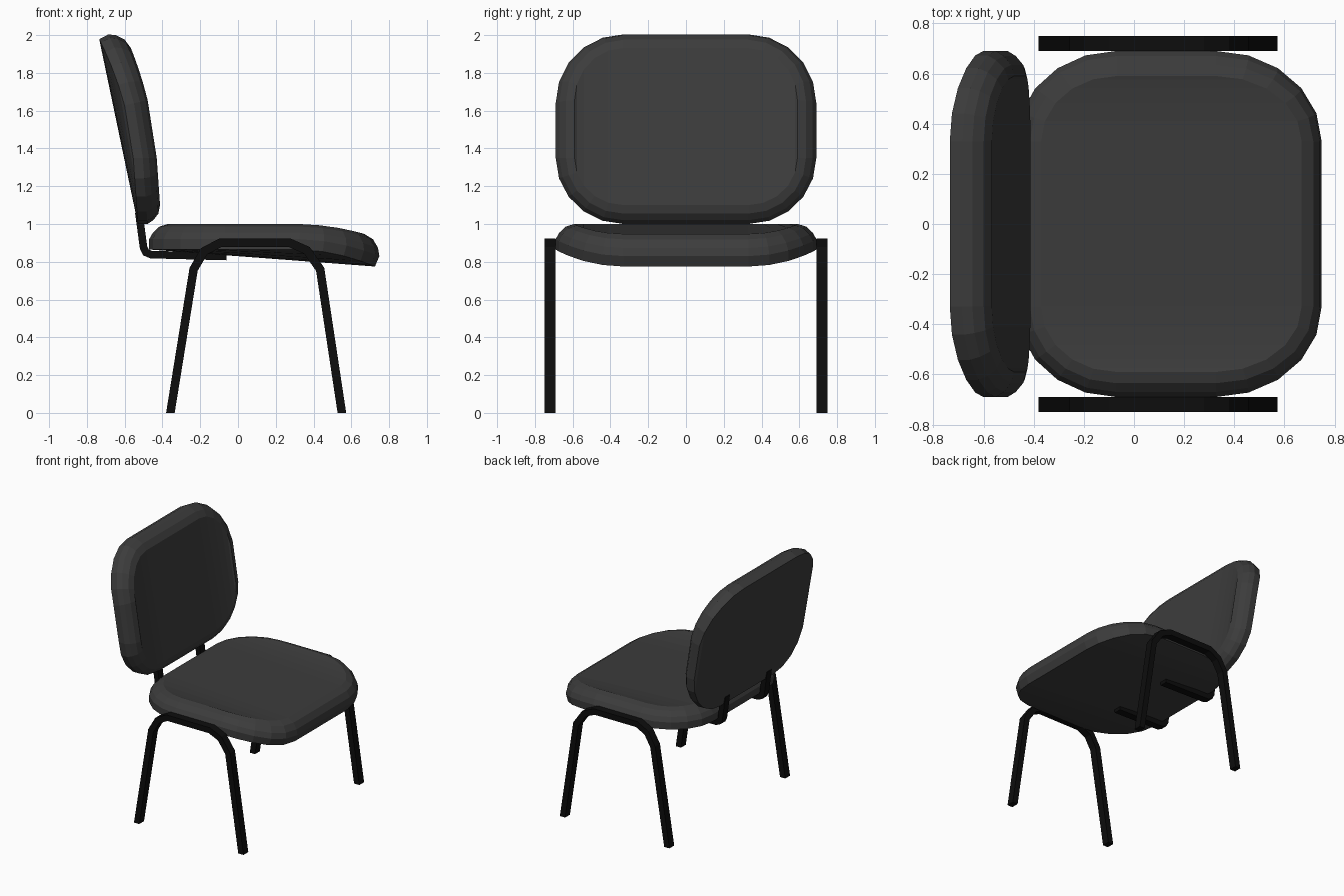
import bpy, bmesh, math
from mathutils import Vector

if "Cube" in bpy.data.objects:
    bpy.data.objects.remove(bpy.data.objects["Cube"])


def material(name, v):
    m = bpy.data.materials.new(name)
    m.diffuse_color = (v, v, v, 1)
    m.use_nodes = True
    m.node_tree.nodes["Principled BSDF"].inputs["Base Color"].default_value = m.diffuse_color
    return m


FABRIC = material("dark_fabric", 0.045)
METAL = material("black_metal", 0.004)


def finish(name, bm, mat):
    bmesh.ops.recalc_face_normals(bm, faces=bm.faces[:])
    me = bpy.data.meshes.new(name)
    bm.to_mesh(me)
    bm.free()
    me.materials.append(mat)
    ob = bpy.data.objects.new(name, me)
    bpy.context.collection.objects.link(ob)
    return ob


def outline(u0, u1, half_w, ru, rv, inset, n):
    """Rounded rectangle in (u, v), shrunk by inset."""
    pts = []
    cu, hu = (u0 + u1) / 2, (u1 - u0) / 2
    for k, (su, sv) in enumerate([(1, 1), (-1, 1), (-1, -1), (1, -1)]):
        for j in range(n + 1):
            a = math.pi / 2 * (k + j / n)
            pts.append((cu + su * (hu - ru) + (ru - inset) * math.cos(a),
                        sv * (half_w - rv) + (rv - inset) * math.sin(a)))
    return pts


def cushion(name, u0, u1, ru, bend_start, bend, place, n=5):
    """Rounded pad whose far end curls over; place maps (u, v, h) to space."""
    bm = bmesh.new()
    rings = []
    span = u1 - bend_start
    for inset, h in [(0, 0), (0, 0.055), (0.02, 0.09), (0.055, 0.122), (0.1, 0.135)]:
        ring = []
        for u, v in outline(u0, u1, 0.69, ru, 0.36, inset, n):
            t = max(0, u - bend_start) / span
            slope = 2 * bend * t / span
            ring.append(bm.verts.new(place(u + h * slope, v, h - bend * t * t)))
        rings.append(ring)
    N = len(rings[0])
    for a, b in zip(rings, rings[1:]):
        for i in range(N):
            j = (i + 1) % N
            bm.faces.new((a[i], a[j], b[j], b[i]))
    # close both sides with strips running from end to end
    for r in (rings[0], rings[-1]):
        for s in range(2 * n + 1):
            bm.faces.new((r[(n - s) % N], r[(n + 1 + s) % N],
                          r[(n + 2 + s) % N], r[(n - s - 1) % N]))
    return finish(name, bm, FABRIC)


def bent_bar(name, path, thick, y, width):
    """Square bar swept along an x-z path with mitred bends."""
    bm = bmesh.new()
    p = [Vector(q) for q in path]
    sections = []
    for i, c in enumerate(p):
        d0 = (p[i] - p[i - 1]).normalized() if i else None
        d1 = (p[i + 1] - p[i]).normalized() if i < len(p) - 1 else None
        d0, d1 = d0 or d1, d1 or d0
        t = (d0 + d1).normalized()
        o = Vector((-t.y, t.x)) * (thick / 2 / t.dot(d0))
        if abs(c.y) < 1e-6:            # feet are cut level with the floor
            o = Vector((math.copysign(thick / 2 * 1.01, o.x), 0))
        sections.append([bm.verts.new((c.x + s * o.x, y + w * width / 2, c.y + s * o.y))
                         for s, w in ((1, 1), (1, -1), (-1, -1), (-1, 1))])
    for a, b in zip(sections, sections[1:]):
        for i in range(4):
            j = (i + 1) % 4
            bm.faces.new((a[i], a[j], b[j], b[i]))
    bm.faces.new(sections[0])
    bm.faces.new(sections[-1])
    return finish(name, bm, METAL)


# cushions
cushion("seat", -0.47, 0.725, 0.4, 0.3, 0.09,
        lambda u, v, h: (u, v, 0.865 + h))
cushion("backrest", 1.0, 1.978, 0.35, 1.35, 0.148,
        lambda u, v, h: (-0.53 - 0.07 * (u - 1) + h * 0.92, v, u))

# leg frames and backrest brackets on both sides
LEG = [(-0.358, 0), (-0.235, 0.76), (-0.18, 0.855), (-0.095, 0.9),
       (0.275, 0.9), (0.365, 0.86), (0.435, 0.76), (0.55, 0)]
BRACKET = [(-0.525, 1.06), (-0.5, 0.875), (-0.488, 0.85), (-0.46, 0.838), (-0.06, 0.828)]
for side, s in (("left", 1), ("right", -1)):
    bent_bar(side + "_leg_frame", LEG, 0.045, s * 0.72, 0.06)
    bent_bar(side + "_back_bracket", BRACKET, 0.04, s * 0.26, 0.06)
